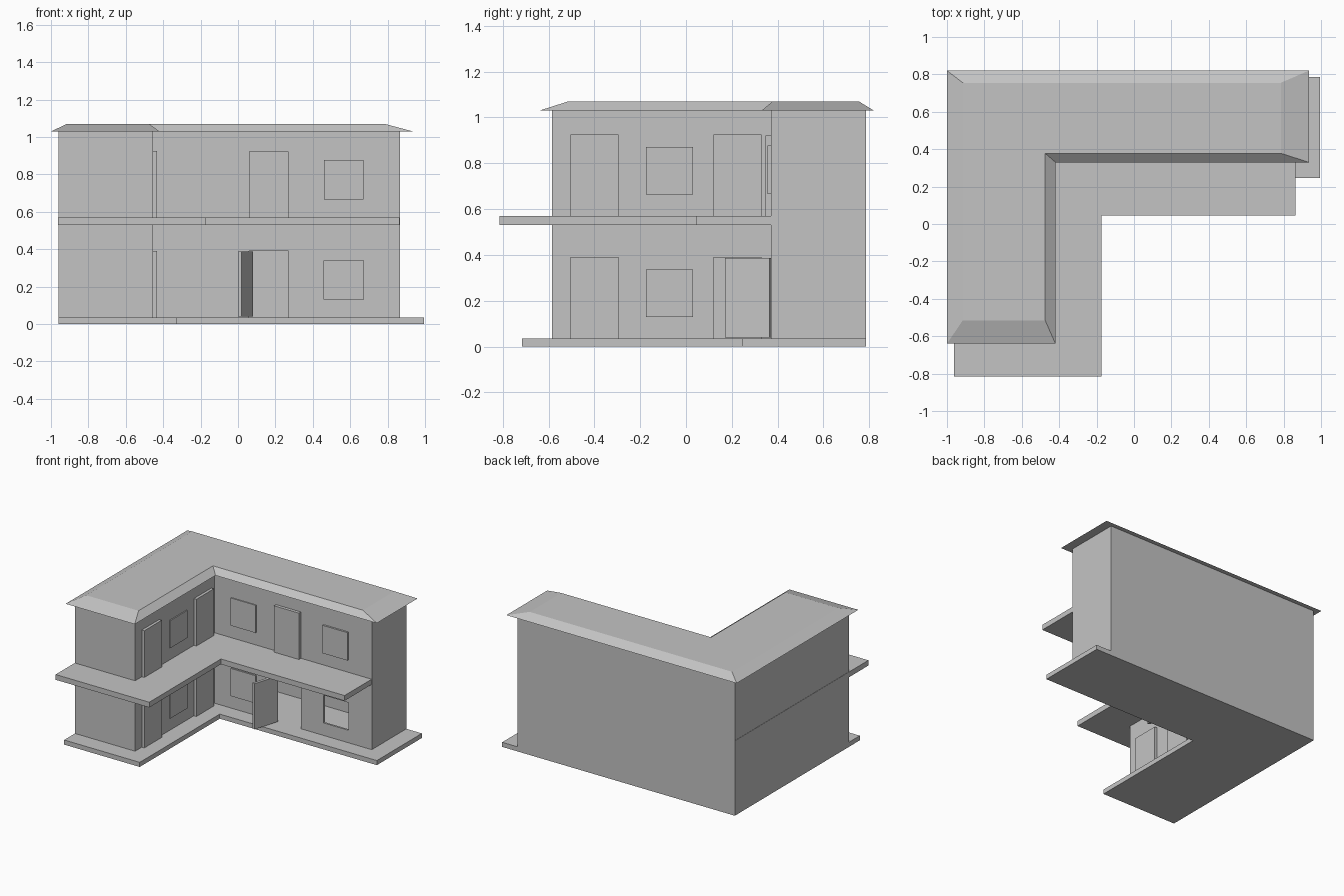
import bpy, bmesh

if "Cube" in bpy.data.objects:
    bpy.data.objects.remove(bpy.data.objects["Cube"])

grey = bpy.data.materials.new("plain_grey")
grey.diffuse_color = (0.55, 0.55, 0.55, 1)
grey.use_nodes = True
grey.node_tree.nodes["Principled BSDF"].inputs["Base Color"].default_value = grey.diffuse_color


def loft(name, low, high, z0, z1):
    """Closed solid between two matching outlines."""
    bm = bmesh.new()
    a = [bm.verts.new((x, y, z0)) for x, y in low]
    b = [bm.verts.new((x, y, z1)) for x, y in high]
    n = len(a)
    bm.faces.new(a[::-1])
    bm.faces.new(b)
    for i in range(n):
        j = (i + 1) % n
        bm.faces.new((a[i], a[j], b[j], b[i]))
    bmesh.ops.recalc_face_normals(bm, faces=bm.faces)
    mesh = bpy.data.meshes.new(name)
    bm.to_mesh(mesh)
    bm.free()
    mesh.materials.append(grey)
    ob = bpy.data.objects.new(name, mesh)
    bpy.context.collection.objects.link(ob)
    return ob


def ell(x0, xi, x1, y0, yi, y1):
    """L outline: left wing x0..xi, back wing yi..y1."""
    return [(x0, y0), (xi, y0), (xi, yi), (x1, yi), (x1, y1), (x0, y1)]


def box(name, x0, x1, y0, y1, z0, z1):
    r = [(x0, y0), (x1, y0), (x1, y1), (x0, y1)]
    return loft(name, r, r, z0, z1)


# Slabs
base = ell(-0.96, -0.325, 0.995, -0.715, 0.245, 0.785)
loft("ground_slab", base, base, 0, 0.035)
deck = ell(-0.962, -0.175, 0.864, -0.815, 0.045, 0.783)
loft("balcony_slab", deck, deck, 0.53, 0.57)

# Walls with a hollow ground floor room, doorway and open window
plan = ell(-0.96, -0.455, 0.865, -0.585, 0.37, 0.785)
walls = loft("walls", plan, plan, 0.035, 1.03)
cutters = [
    box("room_cutter", -0.94, 0.85, 0.385, 0.77, -0.1, 0.53),
    box("doorway_cutter", 0.06, 0.27, 0.3, 0.45, -0.1, 0.39),
    box("window_cutter", 0.46, 0.67, 0.3, 0.45, 0.13, 0.34),
]
for c in cutters:
    m = walls.modifiers.new(c.name, 'BOOLEAN')
    m.operation, m.solver, m.object = 'DIFFERENCE', 'EXACT', c
    c.hide_render = True
    c.hide_set(True)
bpy.context.view_layer.objects.active = walls
for c in cutters:
    bpy.ops.object.modifier_apply(modifier=c.name)
    bpy.data.objects.remove(c)

# Hipped roof with flat top
eave = ell(-1.0, -0.42, 0.935, -0.64, 0.33, 0.82)
top = ell(-0.915, -0.475, 0.785, -0.515, 0.378, 0.755)
loft("roof", eave, top, 1.03, 1.07)

# Doors and windows on both floors
for floor, z in (("lower", 0.035), ("upper", 0.57)):
    for i, y in enumerate((-0.505, 0.12)):
        box(f"{floor}_wing_door_{i}", -0.46, -0.434, y, y + 0.21, z, z + 0.355)
    box(f"{floor}_wing_window", -0.46, -0.447, -0.175, 0.03, z + 0.093, z + 0.302)
    box(f"{floor}_left_window", -0.315, -0.105, 0.362, 0.375, z + 0.095, z + 0.305)
box("upper_back_door", 0.06, 0.27, 0.346, 0.375, 0.57, 0.922)
box("upper_right_window", 0.46, 0.67, 0.356, 0.375, 0.665, 0.877)

# Open door leaf
leaf = [(0.06, 0.37), (0.0, 0.177), (0.02, 0.17), (0.08, 0.365)]
loft("open_door", leaf, leaf, 0.04, 0.387)
